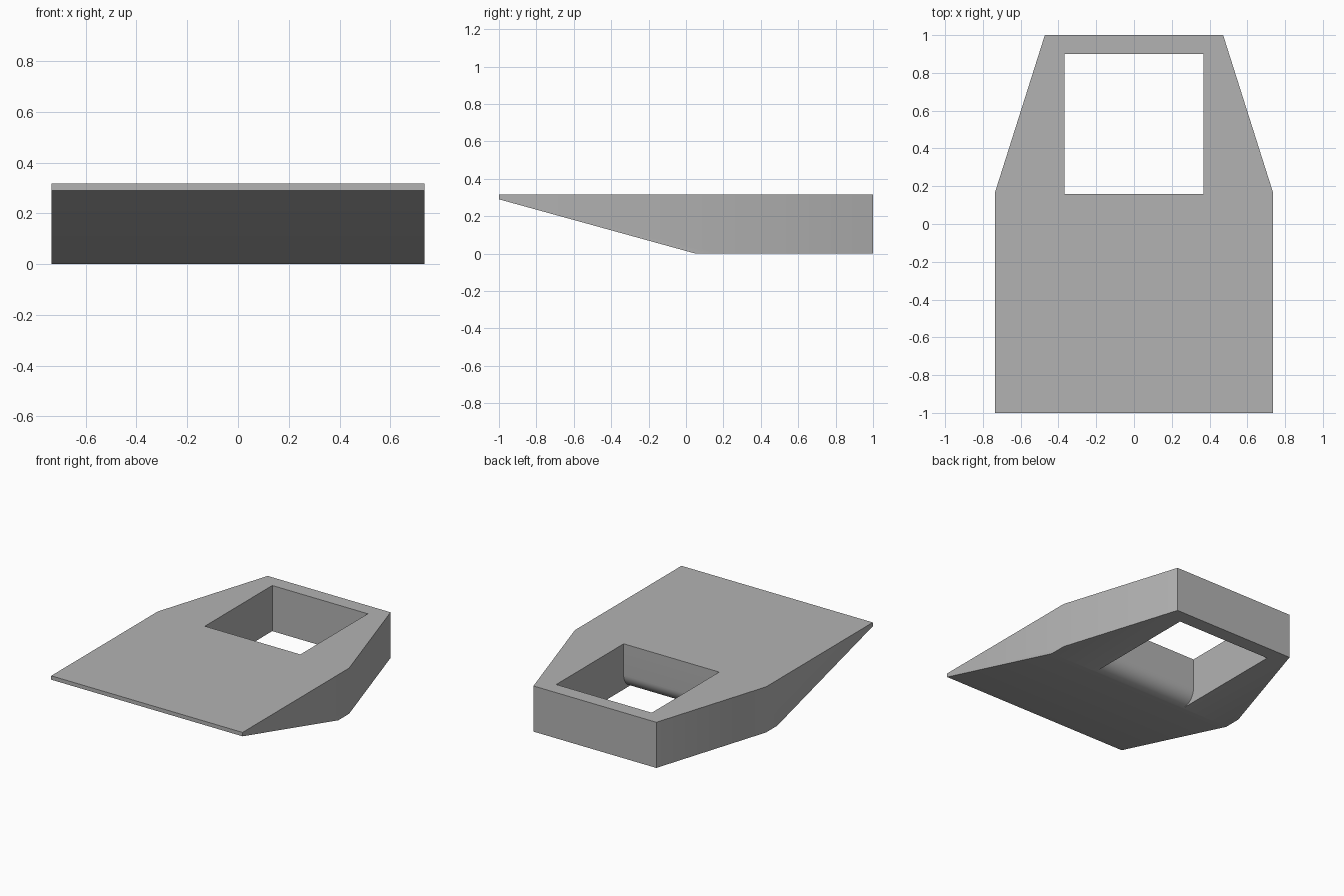
import bpy, bmesh, math
from mathutils import Vector

if "Cube" in bpy.data.objects:
    bpy.data.objects.remove(bpy.data.objects["Cube"], do_unlink=True)

HEIGHT = 0.317
grey = bpy.data.materials.new("plain grey")
grey.use_nodes = True
colour = (0.45, 0.45, 0.45, 1)
grey.diffuse_color = colour
grey.node_tree.nodes["Principled BSDF"].inputs["Base Color"].default_value = colour


def extrude_profile(name, profile, half_width, taper=None):
    """Sweep a side profile of (y, z) points across x, then trim the sides."""
    bm = bmesh.new()
    face = bm.faces.new([bm.verts.new((-half_width, y, z)) for y, z in profile])
    swept = bmesh.ops.extrude_face_region(bm, geom=[face])["geom"]
    verts = [v for v in swept if isinstance(v, bmesh.types.BMVert)]
    bmesh.ops.translate(bm, verts=verts, vec=(2 * half_width, 0, 0))
    for side in (-1, 1) if taper else ():
        (x0, y0), (x1, y1) = taper
        normal = Vector((side * (y1 - y0), x0 - x1, 0))
        geom = bm.verts[:] + bm.edges[:] + bm.faces[:]
        cut = bmesh.ops.bisect_plane(bm, geom=geom, plane_co=(side * x0, y0, 0),
                                     plane_no=normal, clear_outer=True)
        edges = [e for e in cut["geom_cut"] if isinstance(e, bmesh.types.BMEdge)]
        bmesh.ops.contextual_create(bm, geom=edges)
    bmesh.ops.recalc_face_normals(bm, faces=bm.faces[:])
    mesh = bpy.data.meshes.new(name)
    bm.to_mesh(mesh)
    bm.free()
    mesh.materials.append(grey)
    obj = bpy.data.objects.new(name, mesh)
    bpy.context.collection.objects.link(obj)
    return obj


# Wedge body with a thin nose and a narrowing back
body = extrude_profile(
    "wedge_body",
    [(-1, 0.29), (0.05, 0), (1, 0), (1, HEIGHT), (-1, HEIGHT)],
    0.735, taper=((0.735, 0.17), (0.472, 1)))

# Square opening whose front wall rolls forward into the underside
radius, wall = 0.1, 0.16
arc = [(wall - radius + radius * math.cos(a), radius - radius * math.sin(a))
       for a in (math.pi / 2 * i / 12 for i in range(13))]
cutter = extrude_profile(
    "opening_cutter",
    [(0.9, 0.5), (wall, 0.5)] + arc + [(wall - radius, -0.1), (0.9, -0.1)],
    0.367)
cutter.hide_render = True

hole = body.modifiers.new("opening", "BOOLEAN")
hole.operation = "DIFFERENCE"
hole.solver = "EXACT"
hole.object = cutter
bpy.ops.object.select_all(action="DESELECT")
body.select_set(True)
bpy.context.view_layer.objects.active = body
bpy.ops.object.modifier_apply(modifier=hole.name)
bpy.data.objects.remove(cutter, do_unlink=True)
bpy.ops.object.shade_smooth_by_angle(angle=math.radians(30))
